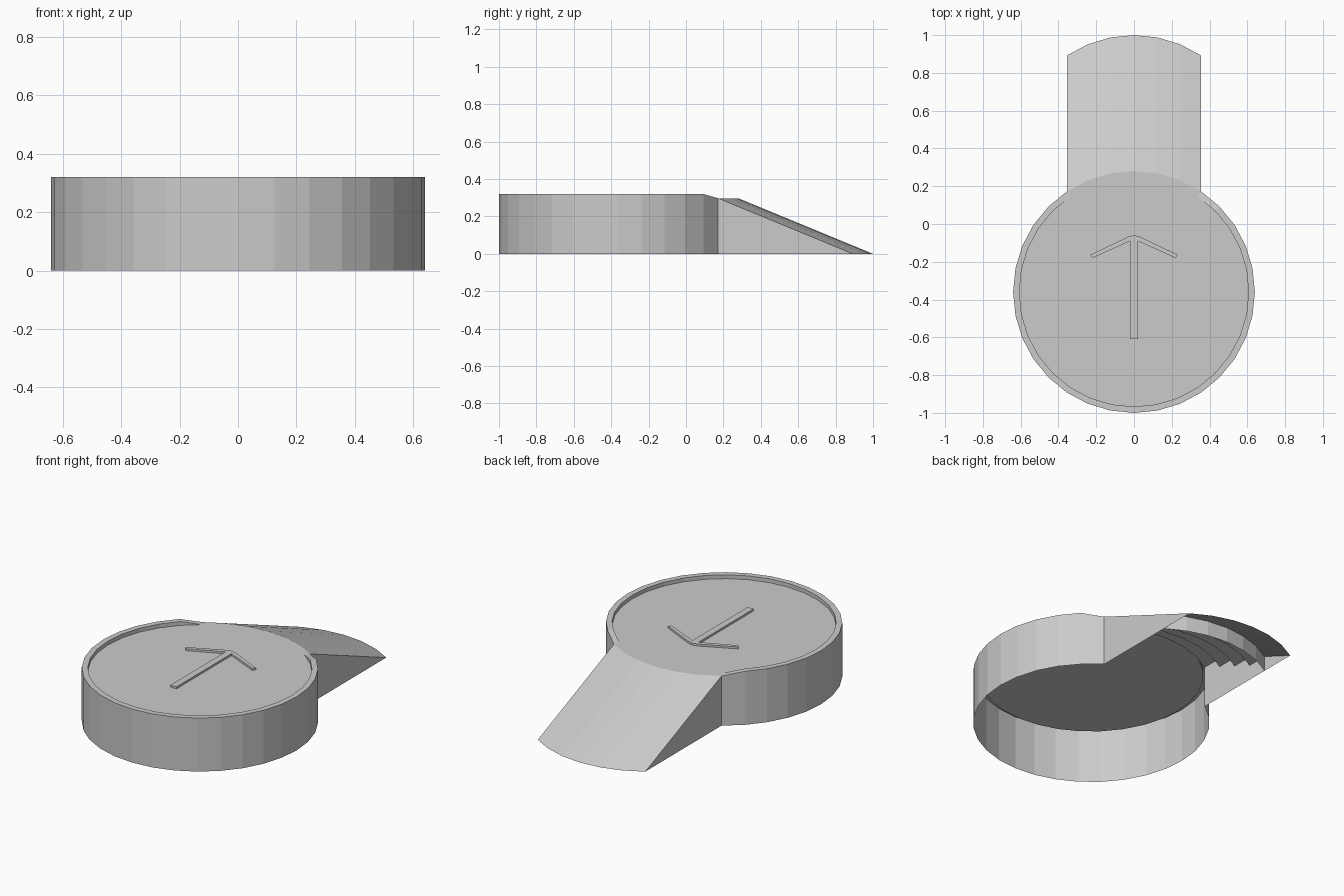
import bpy
from math import sin, cos, radians

if "Cube" in bpy.data.objects:
    bpy.data.objects.remove(bpy.data.objects["Cube"])

R, R_IN, CY = 0.64, 0.607, -0.36      # pad radius, inner rim radius, centre y
TOP, DECK, RUN = 0.32, 0.297, 0.72    # rim height, deck height, ramp length
STEP = radians(360 / 32)


def pt(i, r, z, dy=0.0):
    return (r * sin(i * STEP), CY + dy + r * cos(i * STEP), z)


def make(name, verts, faces):
    me = bpy.data.meshes.new(name)
    me.from_pydata(verts, [], faces)
    me.update()
    ob = bpy.data.objects.new(name, me)
    bpy.context.collection.objects.link(ob)
    return ob


def strips(name, rows):
    """Bridge consecutive rows of points with quads."""
    n = len(rows[0])
    faces = [(k * n + j, k * n + j + 1, (k + 1) * n + j + 1, (k + 1) * n + j)
             for k in range(len(rows) - 1) for j in range(n - 1)]
    return make(name, [p for row in rows for p in row], faces)


# Round wall with raised lip, open where the ramp joins
arc = range(3, 30)
lip = {i: DECK if i in (3, 29) else TOP for i in arc}
strips("pad_wall", [
    [pt(i, R_IN, DECK) for i in arc],
    [pt(i, R_IN, lip[i]) for i in arc],
    [pt(i, R, lip[i]) for i in arc],
    [pt(i, R, 0) for i in arc]])

# Deck, reaching the full radius at the ramp mouth
ring = [pt(i, R_IN, DECK) for i in arc] + [pt(i, R, DECK) for i in range(-3, 4)]
make("pad_deck", ring, [tuple(reversed(range(len(ring))))])

# Sloped ramp with curved ends
mouth = range(-3, 4)
strips("ramp_slope", [[pt(i, R, DECK) for i in mouth],
                      [pt(i, R, 0, RUN) for i in mouth]])

# Triangular ramp sides
side = make("ramp_sides", [pt(3, R, 0), pt(3, R, 0, RUN), pt(3, R, DECK)], [(0, 1, 2)])
side.modifiers.new("mirror", 'MIRROR')

# Curved steps hidden under the ramp, outer edges touching the slope
profile = [(0, DECK)]
for k in range(1, 5):
    z = DECK * (1 - 0.126 * k / RUN)
    profile += [(0.126 * (k - 1), z), (0.126 * k, z)]
profile.append((0.126 * 4, 0))
strips("under_steps", [[pt(i, R, z, dy) for i in mouth] for dy, z in profile])

# Raised arrow on the deck
half = [(0.02, -0.61), (0.02, -0.09), (0.22, -0.18), (0.232, -0.163), (0.03, -0.067)]
outline = half + [(0, -0.06)] + [(-x, y) for x, y in reversed(half)]
n = len(outline)
verts = [(x, y, z) for z in (DECK, DECK + 0.012) for x, y in outline]
faces = [(j, (j + 1) % n, n + (j + 1) % n, n + j) for j in range(n)]
make("deck_arrow", verts, faces + [tuple(range(n, 2 * n))])
